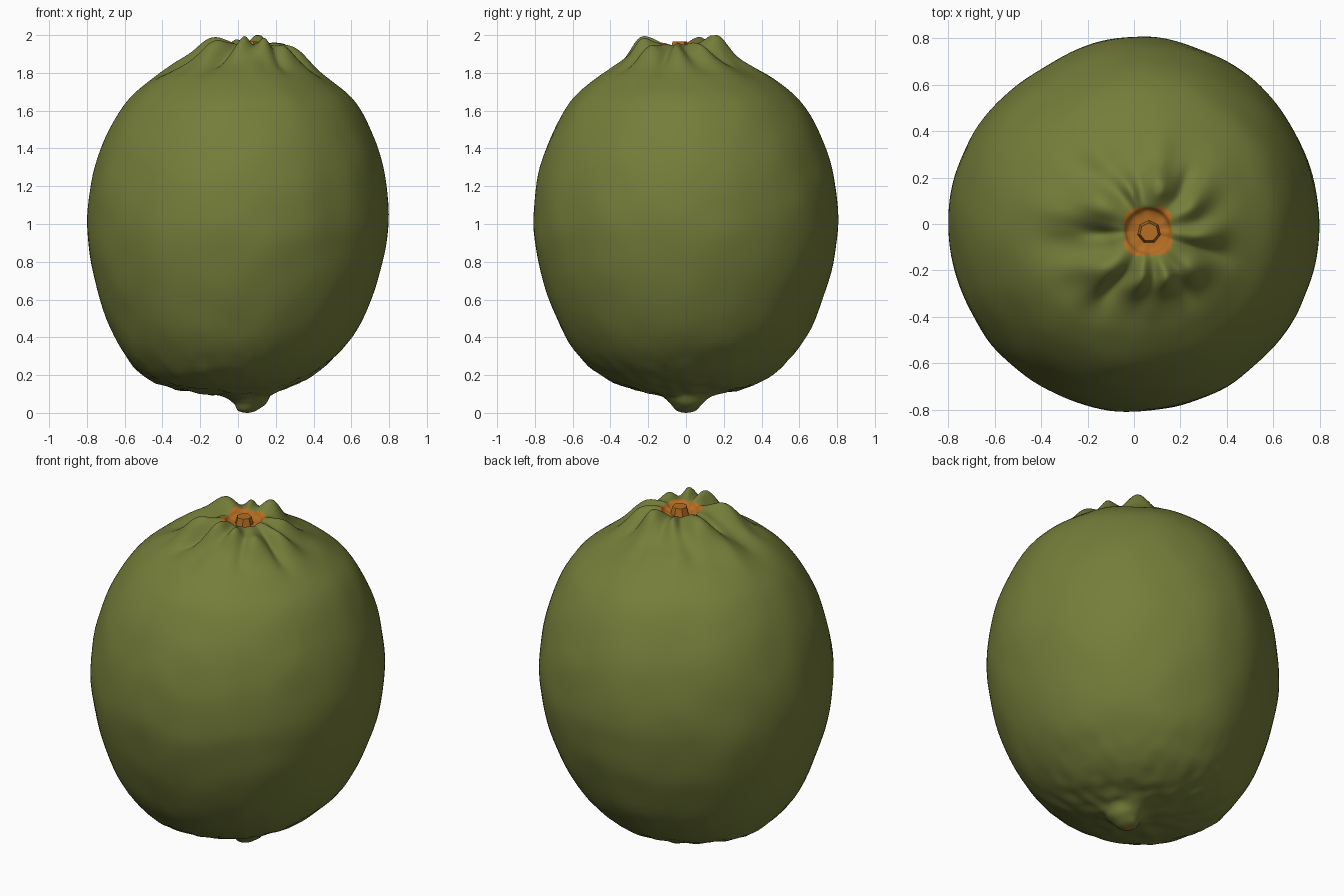
import bpy, bmesh, math
from mathutils import Vector, noise

if "Cube" in bpy.data.objects:
    bpy.data.objects.remove(bpy.data.objects["Cube"])

SEG = 144      # segments around the fruit
STEPS = 5      # rings between profile points


def material(name, rgb):
    m = bpy.data.materials.new(name)
    m.diffuse_color = (*rgb, 1)
    m.use_nodes = True
    m.node_tree.nodes["Principled BSDF"].inputs["Base Color"].default_value = m.diffuse_color
    return m


green = material("lime green", (0.178, 0.207, 0.042))
orange = material("stem orange", (0.46, 0.155, 0.017))

# Profile from bottom tip to stem pit: radius, height, centre x, centre y
PROFILE = [
    (0.003, 0.00, 0.05, 0.00), (0.05, 0.012, 0.05, 0.00), (0.085, 0.05, 0.062, 0.00),
    (0.13, 0.088, 0.045, 0.00), (0.24, 0.115, -0.02, 0.00), (0.38, 0.16, -0.055, 0.00),
    (0.51, 0.25, -0.045, 0.00), (0.635, 0.41, -0.025, 0.00), (0.735, 0.65, -0.012, 0.00),
    (0.787, 0.88, -0.004, 0.00), (0.797, 1.05, 0.00, 0.00), (0.773, 1.26, 0.005, 0.00),
    (0.71, 1.46, 0.01, 0.00), (0.61, 1.64, 0.015, 0.00), (0.49, 1.752, 0.012, -0.005),
    (0.38, 1.82, 0.02, -0.01), (0.28, 1.868, 0.04, -0.02), (0.20, 1.908, 0.06, -0.03),
    (0.14, 1.94, 0.06, -0.03), (0.105, 1.945, 0.06, -0.03), (0.08, 1.925, 0.06, -0.03),
    (0.003, 1.92, 0.06, -0.03)]

# Puckered lobes round the stem: angle, distance, height, angular width, length
LOBES = [
    (76, 0.20, 0.09, 20, 0.07), (28, 0.23, 0.055, 13, 0.09), (-5, 0.27, 0.055, 10, 0.12),
    (-40, 0.27, 0.07, 13, 0.09), (-68, 0.22, 0.08, 11, 0.07), (-98, 0.21, 0.085, 12, 0.08),
    (-137, 0.25, 0.085, 14, 0.09), (150, 0.23, 0.09, 20, 0.09), (113, 0.20, 0.06, 10, 0.07),
    (183, 0.20, -0.03, 7, 0.07), (-19, 0.30, -0.025, 5, 0.12), (-118, 0.27, -0.03, 5, 0.08),
    (50, 0.26, -0.02, 6, 0.08), (-55, 0.32, -0.02, 5, 0.08)]


def angle_gap(a, b):
    return (a - b + math.pi) % (2 * math.pi) - math.pi


def spline(points, steps):
    """Catmull-Rom samples through the profile."""
    pts = [Vector(p) for p in points]
    pts = [pts[0]] + pts + [pts[-1]]
    out = []
    for a, b, c, d in zip(pts, pts[1:], pts[2:], pts[3:]):
        for i in range(steps):
            t = i / steps
            out.append(0.5 * (2 * b + (c - a) * t + (2 * a - 5 * b + 4 * c - d) * t * t
                              + (3 * b - a - 3 * c + d) * t ** 3))
    return out + [pts[-1]]


def skin_point(p, a):
    r, z, cx, cy = p
    # Slightly irregular round section, flatter at the back left
    k = 1 - 0.035 * math.exp(-(angle_gap(a, math.radians(122)) / 0.35) ** 2)
    k += 0.012 * math.sin(a) ** 2
    x, y = cx + r * k * math.cos(a), cy + r * k * math.sin(a)
    # Lobes and folds on the crown
    if z > 1.6:
        for deg, dist, h, w, length in LOBES:
            g = angle_gap(a, math.radians(deg)) / math.radians(w)
            z += h * math.exp(-g * g - ((r - dist) / length) ** 2)
        wave = noise.noise(Vector((3 * math.cos(a), 3 * math.sin(a), 2 * r)))
        z += 0.03 * wave * math.exp(-((r - 0.33) / 0.11) ** 2)
        z = min(z, 2.0)
    # Fine wrinkles near the bottom, faint unevenness elsewhere
    v = Vector((x, y, z))
    low = math.exp(-(z / 0.3) ** 2) * min(1, r / 0.15)
    bump = 0.012 * low * noise.noise(v * 14) + 0.006 * min(1, r / 0.3) * noise.noise(v * 5)
    v += Vector((x, y, (z - 1) * 0.8)).normalized() * bump
    return v


# Fruit skin, with orange in the stem pit and on the very tip
bm = bmesh.new()
samples = spline(PROFILE, STEPS)
rings = [[bm.verts.new(skin_point(p, 2 * math.pi * i / SEG)) for i in range(SEG)]
         for p in samples]
for p, lower, upper in zip(samples, rings, rings[1:]):
    for i in range(SEG):
        j = (i + 1) % SEG
        f = bm.faces.new((lower[i], lower[j], upper[j], upper[i]))
        a = 2 * math.pi * i / SEG
        edge = 0.115 + 0.012 * math.cos(4 * a + math.pi)
        f.material_index = int((p[1] > 1.8 and p[0] < edge) or (p[1] < 0.1 and p[0] < 0.01))
bm.faces.new(list(reversed(rings[0]))).material_index = 1
bm.faces.new(rings[-1]).material_index = 1
for f in bm.faces:
    f.smooth = True
mesh = bpy.data.meshes.new("fruit_skin")
bm.to_mesh(mesh)
bm.free()
fruit = bpy.data.objects.new("fruit_skin", mesh)
bpy.context.collection.objects.link(fruit)
mesh.materials.append(green)
mesh.materials.append(orange)

# Stem stub in the pit
bpy.ops.mesh.primitive_cone_add(vertices=7, radius1=0.055, radius2=0.04, depth=0.06,
                                location=(0.065, -0.035, 1.935))
stub = bpy.context.object
stub.name = "stem_stub"
stub.data.materials.append(orange)
